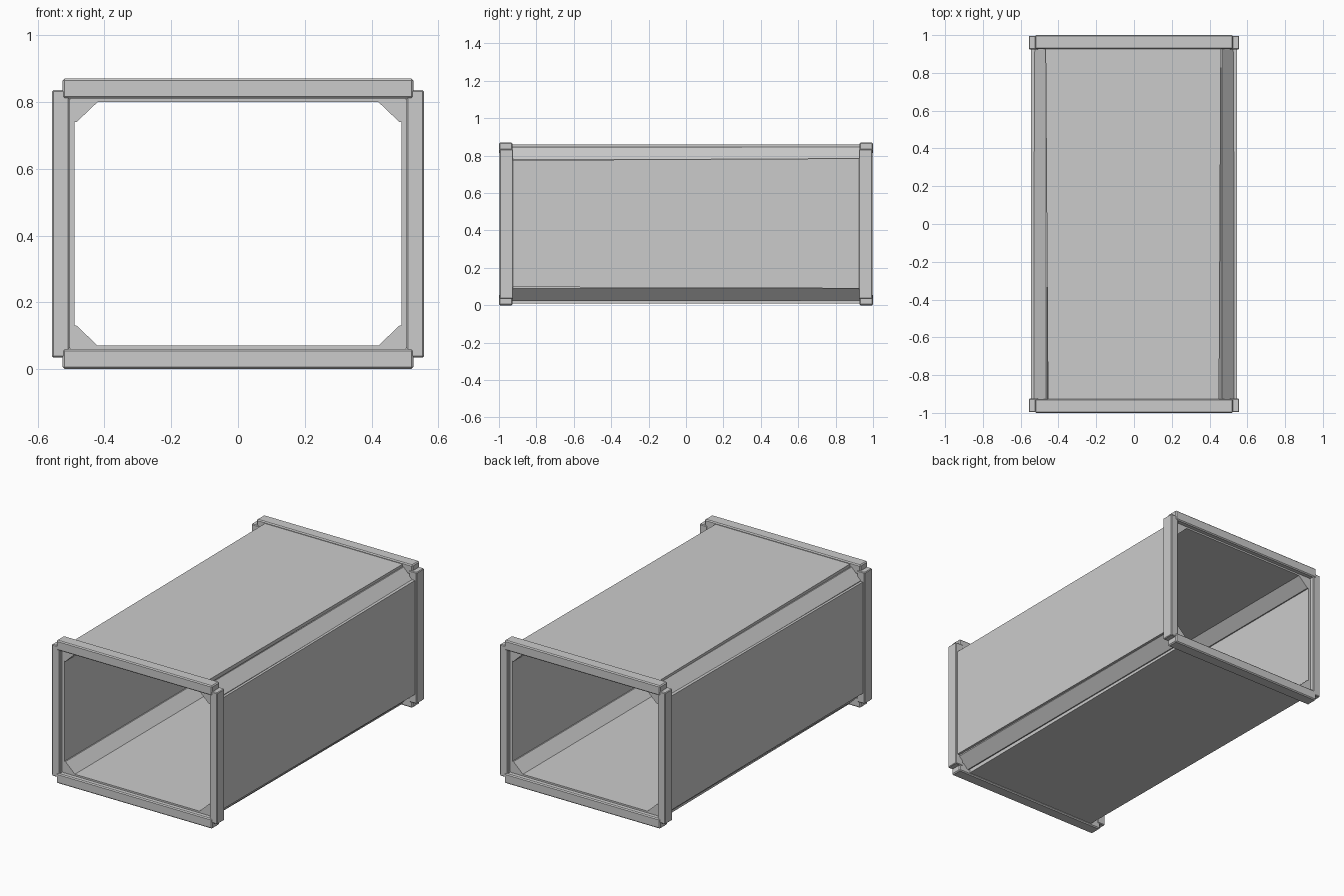
import bpy
import bmesh

cube = bpy.data.objects.get("Cube")
if cube:
    bpy.data.objects.remove(cube, do_unlink=True)

grey = bpy.data.materials.new("light_grey")
grey.use_nodes = True
colour = (0.6, 0.6, 0.6, 1)
grey.diffuse_color = colour
grey.node_tree.nodes["Principled BSDF"].inputs["Base Color"].default_value = colour

MID = 0.435    # height of the horizontal mirror plane
END = 0.97     # tunnel panels stop just inside the end frames


def prism(name, front, back, y0, y1, bevel=0):
    """Loft an x-z outline at y0 to a matching outline at y1."""
    bm = bmesh.new()
    a = [bm.verts.new((x, y0, z)) for x, z in front]
    b = [bm.verts.new((x, y1, z)) for x, z in back]
    bm.faces.new(a)
    bm.faces.new(b[::-1])
    for i in range(len(a)):
        j = (i + 1) % len(a)
        bm.faces.new((a[j], a[i], b[i], b[j]))
    bmesh.ops.recalc_face_normals(bm, faces=bm.faces)
    mesh = bpy.data.meshes.new(name)
    bm.to_mesh(mesh)
    bm.free()
    mesh.materials.append(grey)
    obj = bpy.data.objects.new(name, mesh)
    bpy.context.collection.objects.link(obj)
    if bevel:
        mod = obj.modifiers.new("edge_bevel", "BEVEL")
        mod.width = bevel
        mod.segments = 1
    return obj


def rect(x0, x1, z0, z1):
    return [(x0, z0), (x1, z0), (x1, z1), (x0, z1)]


def flip(points, sx, sz):
    """Mirror an outline sideways and about the middle height."""
    return [(x * sx, MID + (z - MID) * sz) for x, z in points]


# Corner strip joining a horizontal panel to a side panel
strip = [(0.42, 0.80), (0.46, 0.845), (0.467, 0.845),
         (0.53, 0.78), (0.53, 0.74), (0.483, 0.74)]

for level, sz in (("top", 1), ("bottom", -1)):
    # Slightly tapered roof and floor panels
    prism(level + "_panel",
          flip(rect(-0.455, 0.45, 0.80, 0.86), 1, sz),
          flip(rect(-0.468, 0.46, 0.80, 0.86), 1, sz), -END, END)
    for side, sx in (("left", 1), ("right", -1)):
        outline = flip(strip, sx, sz)
        prism(f"{level}_{side}_corner_strip", outline, outline, -END, END)

# Slightly tapered side panels
for side, sx in (("left", 1), ("right", -1)):
    prism(side + "_panel",
          flip(rect(0.49, 0.545, 0.098, 0.775), sx, 1),
          flip(rect(0.49, 0.545, 0.09, 0.785), sx, 1), -END, END)

# End frames with stepped corners
for end, sy in (("front", -1), ("back", 1)):
    for level, sz in (("top", 1), ("bottom", -1)):
        bar = flip(rect(-0.525, 0.525, 0.81, 0.87), 1, sz)
        prism(f"{end}_{level}_rail", bar, bar, sy * 0.927, sy, 0.006)
    for side, sx in (("left", 1), ("right", -1)):
        post = flip(rect(0.505, 0.557, 0.035, 0.835), sx, 1)
        prism(f"{end}_{side}_post", post, post, sy * 0.924, sy * 0.996, 0.004)
